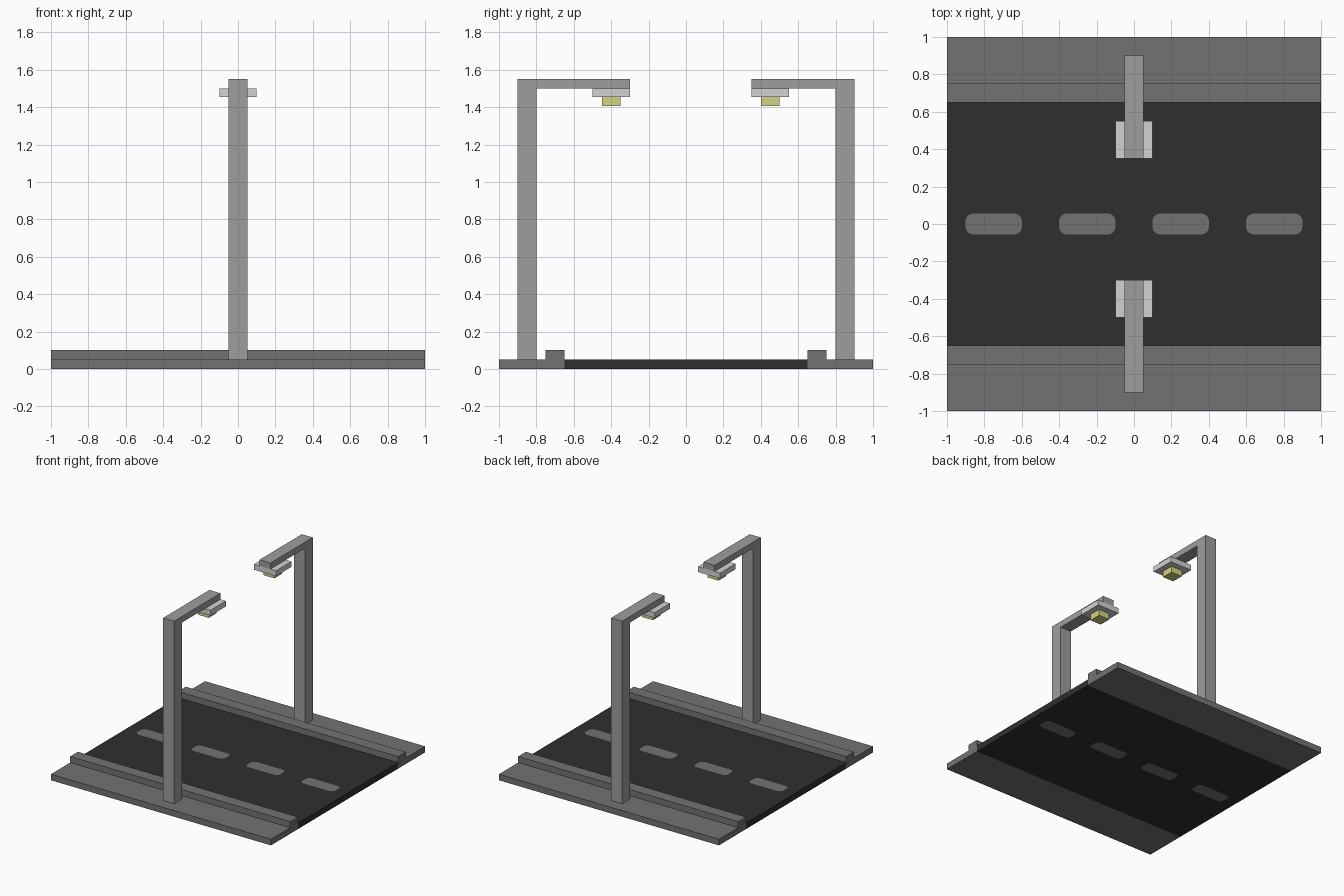
import bpy, bmesh

if "Cube" in bpy.data.objects:
    bpy.data.objects.remove(bpy.data.objects["Cube"])


def material(name, rgb):
    m = bpy.data.materials.new(name)
    m.diffuse_color = (*rgb, 1)
    m.use_nodes = True
    m.node_tree.nodes["Principled BSDF"].inputs["Base Color"].default_value = m.diffuse_color
    return m


ASPHALT = material("asphalt", (0.028, 0.028, 0.028))
CONCRETE = material("concrete", (0.17, 0.17, 0.17))
METAL = material("pole_metal", (0.34, 0.34, 0.34))
HOUSING = material("lamp_housing", (0.65, 0.65, 0.65))
GLOW = material("lamp_glow", (0.65, 0.65, 0.23))


def finish(bm, name, mat):
    bmesh.ops.recalc_face_normals(bm, faces=bm.faces)
    me = bpy.data.meshes.new(name)
    bm.to_mesh(me)
    bm.free()
    me.materials.append(mat)
    ob = bpy.data.objects.new(name, me)
    bpy.context.collection.objects.link(ob)
    return ob


def prism_x(name, profile, x0, x1, mat):
    """Extrude a (y, z) profile along x."""
    bm = bmesh.new()
    f = bm.faces.new([bm.verts.new((x0, y, z)) for y, z in profile])
    r = bmesh.ops.extrude_face_region(bm, geom=[f])
    verts = [g for g in r["geom"] if isinstance(g, bmesh.types.BMVert)]
    bmesh.ops.translate(bm, verts=verts, vec=(x1 - x0, 0, 0))
    return finish(bm, name, mat)


def box(name, x, y, z, mat, corner=0):
    """Box from ranges, optionally with rounded vertical corners."""
    bm = bmesh.new()
    bmesh.ops.create_cube(bm, size=1)
    for v in bm.verts:
        v.co = [r[0] if c < 0 else r[1] for c, r in zip(v.co, (x, y, z))]
    if corner:
        edges = [e for e in bm.edges
                 if abs(e.verts[0].co.z - e.verts[1].co.z) > 0.01]
        bmesh.ops.bevel(bm, geom=edges, offset=corner, segments=3,
                        profile=0.5, affect='EDGES')
    return finish(bm, name, mat)


# Road slab with lane dashes let into it through the full thickness
road = box("road", (-1, 1), (-0.65, 0.65), (0, 0.05), ASPHALT)
for i in range(4):
    x = (-0.9 + 0.5 * i, -0.6 + 0.5 * i)
    cutter = box("dash_cutter", x, (-0.055, 0.055), (-0.1, 0.15), ASPHALT, 0.035)
    cutter.hide_render = True
    mod = road.modifiers.new("dash_hole", 'BOOLEAN')
    mod.operation, mod.solver, mod.object = 'DIFFERENCE', 'EXACT', cutter
    bpy.context.view_layer.objects.active = road
    bpy.ops.object.modifier_apply(modifier=mod.name)
    bpy.data.objects.remove(cutter)
    box(f"lane_dash_{i + 1}", x, (-0.055, 0.055), (0, 0.05), CONCRETE, 0.035)

# Each side: pavement with kerb, then a street lamp
for s, side, tip in ((-1, "front", 0.30), (1, "back", 0.35)):
    def span(a, b):
        return tuple(sorted((s * a, s * b)))

    kerb = [(0.65, 0), (1, 0), (1, 0.05), (0.75, 0.05), (0.75, 0.1), (0.65, 0.1)]
    prism_x(f"{side}_pavement", [(s * y, z) for y, z in kerb], -1, 1, CONCRETE)
    # post and arm as one bent profile
    post = [(0.8, 0.05), (0.9, 0.05), (0.9, 1.55), (tip, 1.55), (tip, 1.5), (0.8, 1.5)]
    prism_x(f"{side}_lamp_post", [(s * y, z) for y, z in post], -0.05, 0.05, METAL)
    box(f"{side}_lamp_housing", (-0.1, 0.1), span(tip, tip + 0.2), (1.455, 1.5), HOUSING)
    box(f"{side}_lamp_bulb", (-0.05, 0.05), span(tip + 0.05, tip + 0.15), (1.405, 1.455), GLOW)
